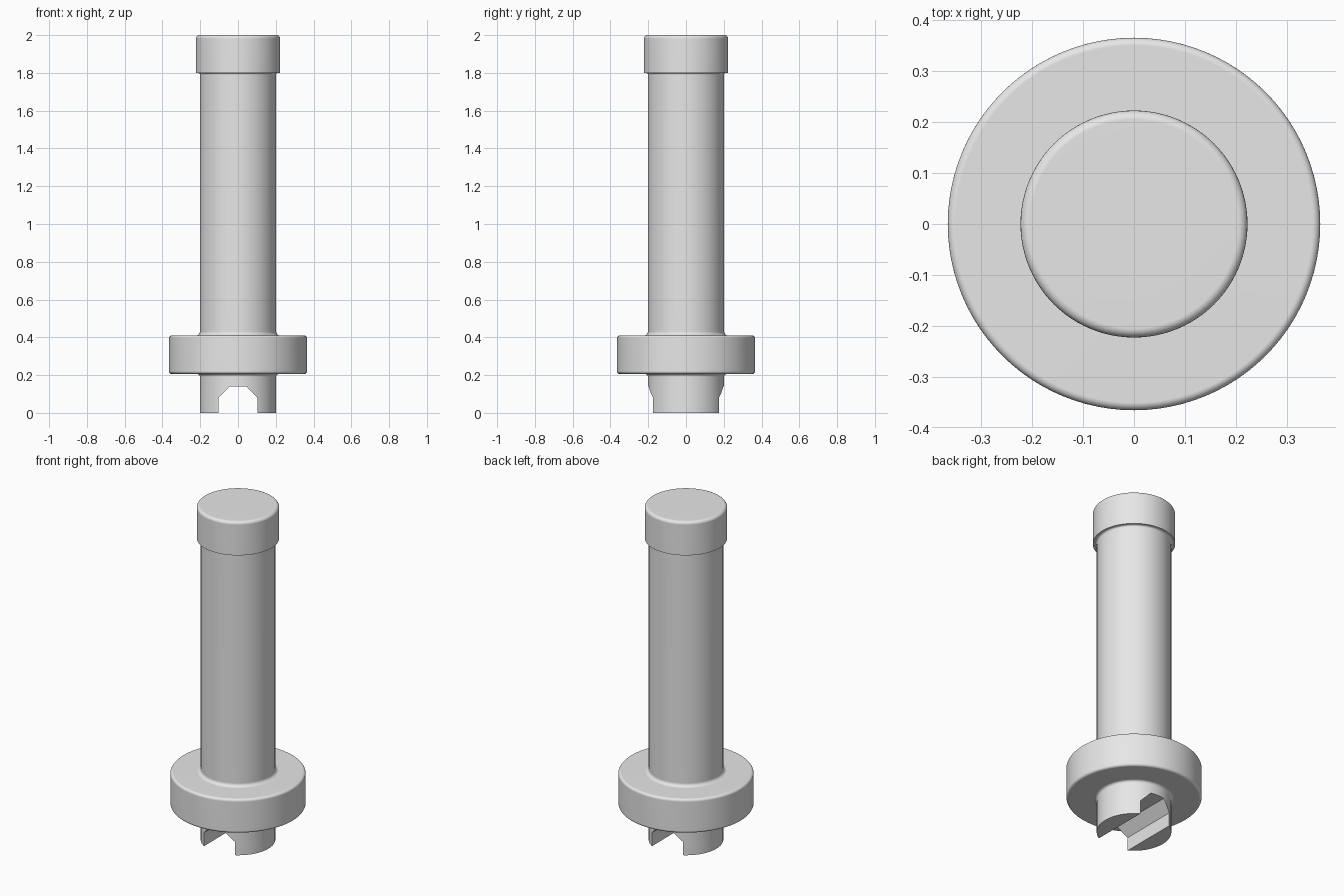
import bpy, bmesh
from math import sin, cos, pi
from mathutils import Vector

cube = bpy.data.objects.get("Cube")
if cube:
    bpy.data.objects.remove(cube, do_unlink=True)

grey = bpy.data.materials.new("light grey metal")
grey.use_nodes = True
colour = (0.8, 0.8, 0.8, 1)
grey.diffuse_color = colour
grey.node_tree.nodes["Principled BSDF"].inputs["Base Color"].default_value = colour

SEGMENTS = 96
ARC = 5


def make_object(name, bm):
    bmesh.ops.recalc_face_normals(bm, faces=bm.faces)
    mesh = bpy.data.meshes.new(name)
    bm.to_mesh(mesh)
    bm.free()
    mesh.materials.append(grey)
    obj = bpy.data.objects.new(name, mesh)
    bpy.context.collection.objects.link(obj)
    return obj


def rounded(corners):
    """Turn (radius, height, rounding) corners into a filleted profile."""
    points = []
    for i, (x, z, r) in enumerate(corners):
        p = Vector((x, z))
        if r == 0:
            points.append(p)
            continue
        u = (Vector(corners[i - 1][:2]) - p).normalized() * r
        v = (Vector(corners[i + 1][:2]) - p).normalized() * r
        for k in range(ARC + 1):
            t = k / ARC * pi / 2
            points.append(p + u + v - v * cos(t) - u * sin(t))
    return points


def lathe(name, profile):
    bm = bmesh.new()
    rings = [[bm.verts.new((p.x * cos(2 * pi * k / SEGMENTS),
                            p.x * sin(2 * pi * k / SEGMENTS), p.y))
              for k in range(SEGMENTS)] for p in profile]
    for a, b in zip(rings, rings[1:]):
        for k in range(SEGMENTS):
            n = (k + 1) % SEGMENTS
            bm.faces.new((a[k], a[n], b[n], b[k]))
    bm.faces.new(rings[0])
    bm.faces.new(rings[-1])
    return make_object(name, bm)


# Turned body: foot, collar, shaft and cap
body = lathe("collared_pin", rounded([
    (0.202, 0, 0),
    (0.202, 0.206, 0.015),
    (0.366, 0.206, 0.015),
    (0.366, 0.41, 0.015),
    (0.202, 0.41, 0.02),
    (0.202, 1.8, 0.01),
    (0.223, 1.8, 0),
    (0.223, 2.0, 0.018),
    (0, 2.0, 0),
][:-1] + [(0.1, 2.0, 0)]))

# Chamfered slot across the foot, running front to back
bm = bmesh.new()
half = [(0.102, -0.1), (0.102, 0.08), (0.045, 0.14)]
outline = half + [(-x, z) for x, z in reversed(half)]
face = bm.faces.new([bm.verts.new((x, -0.5, z)) for x, z in outline])
side = bmesh.ops.extrude_face_region(bm, geom=[face])["geom"]
bmesh.ops.translate(bm, vec=(0, 1, 0),
                    verts=[g for g in side if isinstance(g, bmesh.types.BMVert)])
cutter = make_object("slot_cutter", bm)
cutter.hide_render = True

cut = body.modifiers.new("slot", "BOOLEAN")
cut.operation = "DIFFERENCE"
cut.solver = "EXACT"
cut.object = cutter

bpy.ops.object.select_all(action="DESELECT")
body.select_set(True)
bpy.context.view_layer.objects.active = body
bpy.ops.object.modifier_apply(modifier=cut.name)
bpy.data.objects.remove(cutter, do_unlink=True)

# Smooth turned surfaces, crisp slot edges
bpy.ops.object.shade_smooth_by_angle(angle=pi / 6)
weighted = body.modifiers.new("flat_ends", "WEIGHTED_NORMAL")
weighted.keep_sharp = True
